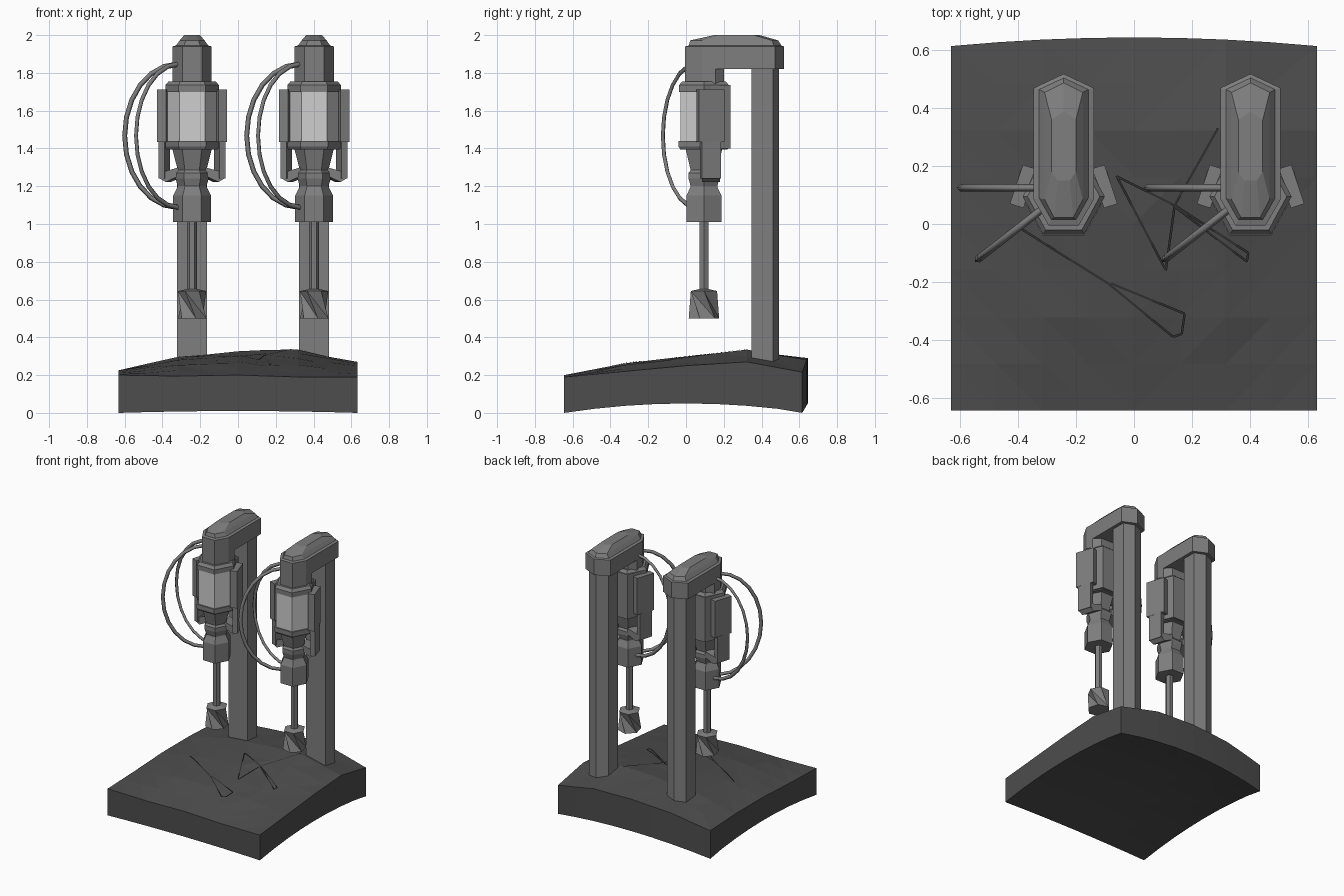
import bpy, bmesh, math, random
from mathutils import Vector

old = bpy.data.objects.get("Cube")
if old:
    bpy.data.objects.remove(old, do_unlink=True)
random.seed(4)


def material(name, value):
    m = bpy.data.materials.new(name)
    m.use_nodes = True
    color = (value, value, value, 1)
    m.diffuse_color = color
    m.node_tree.nodes["Principled BSDF"].inputs["Base Color"].default_value = color
    return m


METAL = material("grey metal", 0.21)
GLASS = material("pale glass", 0.62)
ROCK = material("dark rock", 0.075)
CRACK = material("crack shadow", 0.03)
DRILL_Y = 0.095


def finish(name, bm, *mats, rule=None):
    bmesh.ops.recalc_face_normals(bm, faces=bm.faces)
    bm.normal_update()
    if rule:
        for f in bm.faces:
            f.material_index = rule(f)
    mesh = bpy.data.meshes.new(name)
    bm.to_mesh(mesh)
    bm.free()
    for m in mats:
        mesh.materials.append(m)
    ob = bpy.data.objects.new(name, mesh)
    bpy.context.collection.objects.link(ob)
    return ob


def loft(name, rings, *mats, rule=None, triangles=False):
    """Bridge closed rings of points and cap both ends."""
    bm = bmesh.new()
    loops = [[bm.verts.new(p) for p in r] for r in rings]
    for a, b in zip(loops, loops[1:]):
        for i in range(len(a)):
            j = (i + 1) % len(a)
            if triangles:
                bm.faces.new((a[i], a[j], b[i]))
                bm.faces.new((a[j], b[j], b[i]))
            else:
                bm.faces.new((a[i], a[j], b[j], b[i]))
    bm.faces.new(loops[0])
    bm.faces.new(loops[-1])
    return finish(name, bm, *mats, rule=rule)


def hexagon(x, r, z, turn=0.0):
    """Hexagon with a flat side to the front, a little deeper than wide."""
    return [(x + r * math.cos(a), DRILL_Y + 1.07 * r * math.sin(a), z)
            for a in (turn + math.pi / 3 * i for i in range(6))]


def hex_stack(name, x, profile, *mats, rule=None):
    return loft(name, [hexagon(x, r, z) for r, z in profile], *mats, rule=rule)


def arm_ring(x, half, front, shoulder, side, tip, z):
    """Long outline: half hexagon at the front, point at the back."""
    pts = [(-half / 2, front), (half / 2, front), (half, shoulder),
           (half, side), (0, tip), (-half, side), (-half, shoulder)]
    return [(x + px, py, z) for px, py in pts]


def prism(name, outline, z0, z1):
    return loft(name, [[(px, py, z) for px, py in outline] for z in (z0, z1)], METAL)


def hose(name, start, direction, reach):
    """Half-ellipse hose bowing out in the given direction."""
    curve = bpy.data.curves.new(name, "CURVE")
    curve.dimensions = "3D"
    curve.bevel_depth = 0.013
    curve.bevel_resolution = 0
    curve.use_fill_caps = True
    sp = curve.splines.new("POLY")
    sp.points.add(12)
    d = Vector(direction).normalized()
    for i, p in enumerate(sp.points):
        a = math.pi * i / 12
        out = d * (reach * math.sin(a))
        p.co = (start[0] + out.x, start[1] + out.y, 1.467 + 0.38 * math.cos(a), 1)
    curve.materials.append(METAL)
    ob = bpy.data.objects.new(name, curve)
    bpy.context.collection.objects.link(ob)


# Rock slab: a bowed grid with matching underside
HEIGHTS = [(.20, .195, .20, .19, .19), (.21, .25, .26, .25, .22),
           (.225, .28, .295, .29, .25), (.225, .30, .325, .335, .27),
           (.21, .27, .29, .28, .21)]


def ground(x, y):
    gx = min(max((x / 0.633 + 1) * 2, 0), 3.999)
    gy = min(max((y / 0.645 + 1) * 2, 0), 3.999)
    i, j = int(gx), int(gy)
    fx, fy = gx - i, gy - j
    low = HEIGHTS[j][i] * (1 - fx) + HEIGHTS[j][i + 1] * fx
    high = HEIGHTS[j + 1][i] * (1 - fx) + HEIGHTS[j + 1][i + 1] * fx
    return low * (1 - fy) + high * fy


N = 8
bm = bmesh.new()
top, under = {}, {}
for i in range(N + 1):
    for j in range(N + 1):
        u, v = 2 * i / N - 1, 2 * j / N - 1
        x, y = 0.633 * u, 0.645 * v
        if j == N:
            y -= 0.03 * u * u
        inner = 0 < i < N and 0 < j < N
        wob = random.uniform(-0.005, 0.005) if inner else 0
        top[i, j] = bm.verts.new((x, y, ground(x, y) + wob))
        low = 0.05 * (1 - v * v) + 0.05 * (1 - u * u) * (0.6 + 0.4 * v)
        under[i, j] = bm.verts.new((x, y, low))
for i in range(N):
    for j in range(N):
        for g in (top, under):
            bm.faces.new((g[i, j], g[i + 1, j], g[i + 1, j + 1], g[i, j + 1]))
for k in range(N):
    for a, b in (((k, 0), (k + 1, 0)), ((k, N), (k + 1, N)),
                 ((0, k), (0, k + 1)), ((N, k), (N, k + 1))):
        bm.faces.new((top[a], top[b], under[b], under[a]))
bmesh.ops.triangulate(bm, faces=bm.faces)
finish("rock_slab", bm, ROCK)

# Cracks: thin dark strips following the slab
CRACKS = [[(-.385, -.02), (-.09, -.205), (.135, -.39), (.165, -.38),
           (.175, -.31), (-.08, -.205)],
          [(-.06, .165), (.11, -.16), (.14, .06), (.39, -.13)],
          [(-.06, .165), (.14, .065), (.29, .33)],
          [(.14, .065), (.395, -.10), (.39, -.13)]]
bm = bmesh.new()
for path in CRACKS:
    for a, b in zip(path, path[1:]):
        a, b = Vector(a), Vector(b)
        d = (b - a).normalized() * 0.004
        side = Vector((-d.y, d.x))
        steps = max(1, int((b - a).length / 0.05))
        prev = None
        for k in range(steps + 1):
            p = a.lerp(b, k / steps)
            pair = [bm.verts.new((q.x, q.y, ground(p.x, p.y) + 0.006))
                    for q in (p - side, p + side)]
            if prev:
                bm.faces.new((prev[0], pair[0], pair[1], prev[1]))
            prev = pair
finish("ground_cracks", bm, CRACK)

# Two identical drilling rigs
for tag, cx in (("right", -0.243), ("left", 0.403)):
    # Post, arm, cap and drill head
    post = [(-.08, .348), (.08, .348), (.08, .46), (0, .492), (-.08, .46)]
    prism(f"{tag}_post", [(cx + x, y) for x, y in post], 0.26, 1.83)
    loft(f"{tag}_arm", [arm_ring(cx, .104, -.005, .085, .47, .519, 1.82),
                        arm_ring(cx, .104, -.005, .085, .47, .519, 1.94),
                        arm_ring(cx, .085, .015, .09, .465, .505, 1.945),
                        arm_ring(cx, .066, .022, .085, .455, .488, 1.972),
                        arm_ring(cx, .042, .15, .18, .36, .39, 2.0)], METAL)
    head = [(-.052, -.005), (.052, -.005), (.104, .085), (.104, .155),
            (.06, .20), (-.06, .20), (-.104, .155), (-.104, .085)]
    prism(f"{tag}_drill_head", [(cx + x, y) for x, y in head], 1.74, 1.825)

    # Motor: collars around a glazed core, with a rear cover
    hex_stack(f"{tag}_upper_collar", cx, [(.125, 1.755), (.142, 1.735), (.142, 1.70)], METAL)
    hex_stack(f"{tag}_motor", cx, [(.134, 1.43), (.134, 1.71)], METAL, GLASS,
              rule=lambda f: int(f.normal.y < -0.3))
    hex_stack(f"{tag}_lower_collar", cx, [(.145, 1.44), (.145, 1.41), (.135, 1.395)], METAL)
    cover = [(-.135, .10), (.135, .10), (.08, .236), (-.08, .236)]
    prism(f"{tag}_rear_cover", [(cx + x, y) for x, y in cover], 1.40, 1.735)

    # Neck, chuck, shaft and twisted bit
    hex_stack(f"{tag}_neck", cx, [(.105, 1.40), (.076, 1.285), (.088, 1.27),
                                  (.088, 1.24), (.076, 1.20), (.080, 1.19),
                                  (.100, 1.15), (.100, 1.01)], METAL)
    hex_stack(f"{tag}_shaft", cx, [(.026, 1.02), (.026, .63)], METAL)
    loft(f"{tag}_bit", [hexagon(cx, .03, .655), hexagon(cx, .075, .645),
                        hexagon(cx, .078, .50, math.radians(105))],
         METAL, triangles=True)

    # Side boxes and the bracket legs below them
    for s, side in ((1, "outer"), (-1, "inner")):
        box = [(.186, .070), (.141, .205), (.095, .190), (.139, .055)]
        prism(f"{tag}_{side}_side_box", [(cx + s * x, y) for x, y in box], 1.435, 1.712)
        leg = [(.178, .085), (.150, .185), (.117, .175), (.145, .075)]
        prism(f"{tag}_{side}_bracket_leg", [(cx + s * x, y) for x, y in leg], 1.24, 1.44)
        foot = [(.178, 1.245), (.178, 1.275), (.14, 1.28), (.07, 1.30),
                (.07, 1.255), (.14, 1.222)]
        loft(f"{tag}_{side}_bracket_foot",
             [[(cx + s * (x - lean), y, z) for x, z in foot]
              for y, lean in ((.085, 0), (.18, .028))], METAL)

    # Two hoses from the head down to the chuck
    hose(f"{tag}_side_hose", (cx - 0.075, 0.125), (-1, 0), 0.282)
    hose(f"{tag}_front_hose", (cx - 0.07, 0.055), (-0.23, -0.18), 0.288)
